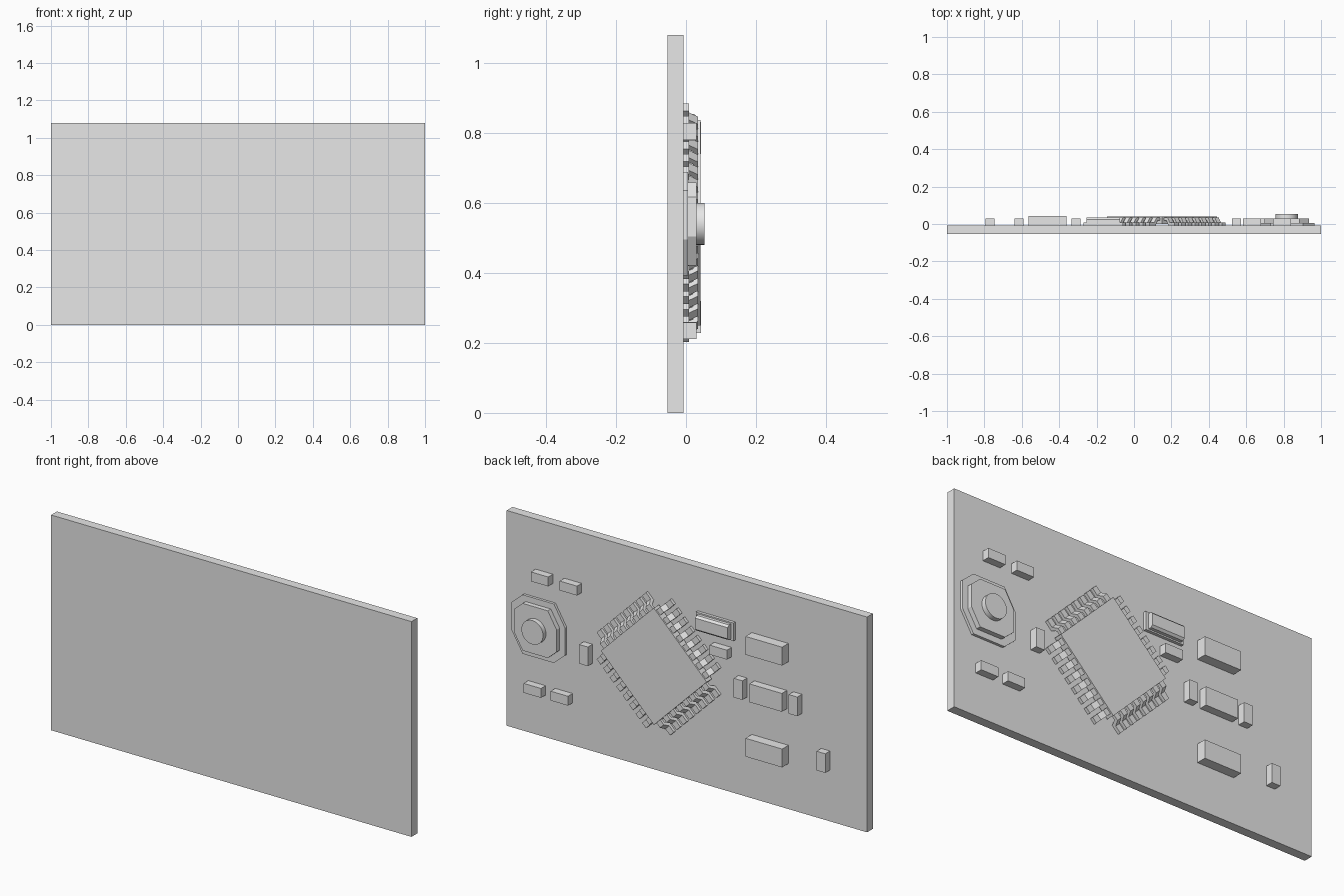
import bpy, bmesh, math
from mathutils import Matrix, Vector

cube = bpy.data.objects.get("Cube")
if cube:
    bpy.data.objects.remove(cube, do_unlink=True)

grey = bpy.data.materials.new("plain_grey")
grey.use_nodes = True
GREY = (0.8, 0.8, 0.8, 1)
grey.diffuse_color = GREY
grey.node_tree.nodes["Principled BSDF"].inputs["Base Color"].default_value = GREY

SURFACE = -0.007  # back face of the board, where parts are mounted


def finish(name, bm):
    bmesh.ops.recalc_face_normals(bm, faces=bm.faces)
    mesh = bpy.data.meshes.new(name)
    bm.to_mesh(mesh)
    bm.free()
    mesh.materials.append(grey)
    obj = bpy.data.objects.new(name, mesh)
    bpy.context.collection.objects.link(obj)
    return obj


def prism(bm, points, offset, matrix=None):
    """Extrude a closed outline of 3D points along an offset."""
    face = bm.faces.new([bm.verts.new(p) for p in points])
    ext = bmesh.ops.extrude_face_region(bm, geom=[face])["geom"]
    moved = [g for g in ext if isinstance(g, bmesh.types.BMVert)]
    bmesh.ops.translate(bm, verts=moved, vec=offset)
    if matrix:
        verts = list(face.verts) + moved if face.is_valid else moved
        bmesh.ops.transform(bm, matrix=matrix, verts=verts)


def box(name, x, z, width, height, y0, y1):
    bm = bmesh.new()
    place = Matrix.Translation((x, (y0 + y1) / 2, z)) @ Matrix.Diagonal((width, y1 - y0, height, 1))
    bmesh.ops.create_cube(bm, size=1, matrix=place)
    return finish(name, bm)


# Circuit board
box("board", 0, 0.54, 2, 1.08, -0.053, SURFACE)

# Large blocks
for i, (x, z, w, top) in enumerate([(-0.462, 0.785, 0.203, 0.043),
                                    (-0.465, 0.547, 0.18, 0.033),
                                    (-0.462, 0.274, 0.203, 0.043)]):
    box(f"large_block_{i + 1}", x, z, w, 0.092, SURFACE, top)

# Small upright and sideways components
for i, (x, z) in enumerate([(-0.31, 0.548), (-0.615, 0.548), (-0.77, 0.305), (0.548, 0.488)]):
    box(f"upright_component_{i + 1}", x, z, 0.048, 0.096, SURFACE, 0.03)
for i, (x, z) in enumerate([(0.792, 0.805), (0.632, 0.802), (0.832, 0.235),
                            (0.682, 0.236), (-0.2, 0.703)]):
    box(f"sideways_component_{i + 1}", x, z, 0.096, 0.047, SURFACE, 0.03)

# Long part with a low flange and a raised bar
box("long_part_flange", -0.165, 0.815, 0.21, 0.09, SURFACE, 0.008)
bm = bmesh.new()
bar = [(0.777, 0), (0.777, 0.024), (0.787, 0.034), (0.843, 0.034), (0.853, 0.024), (0.853, 0)]
prism(bm, [(-0.255, y, z) for z, y in bar], Vector((0.18, 0, 0)))
finish("long_part_bar", bm)

# Coil with uneven eight-sided tiers and a round cap
half = [(0.148, -0.045), (0.148, 0.095), (0.087, 0.148), (-0.087, 0.148)]
outline = half + [(-x, -z) for x, z in half]
CX, CZ = 0.816, 0.54
for name, scale, y0, y1 in [("coil_base", 1, SURFACE, 0.006), ("coil_body", 0.8, 0.006, 0.03)]:
    bm = bmesh.new()
    prism(bm, [(CX + x * scale, y0, CZ + z * scale) for x, z in outline], Vector((0, y1 - y0, 0)))
    finish(name, bm)
bm = bmesh.new()
bmesh.ops.create_cone(bm, cap_ends=True, segments=32, radius1=0.06, radius2=0.06, depth=0.025,
                      matrix=Matrix.Translation((CX, 0.041, CZ)) @ Matrix.Rotation(math.pi / 2, 4, 'X'))
cap = finish("coil_cap", bm)
bpy.context.view_layer.objects.active = cap
cap.select_set(True)
bpy.ops.object.shade_smooth_by_angle()
cap.select_set(False)

# Chip turned by an eighth, with eight bent legs on each side
centre = Matrix.Translation((0.15, 0, 0.543))
chip = box("chip_body", 0, 0, 0.415, 0.415, 0.0, 0.041)
chip.data.transform(centre @ Matrix.Rotation(math.pi / 4, 4, 'Y'))
leg = [(0.2, 0.034), (0.235, 0.034), (0.252, 0.008), (0.288, 0.008),
       (0.288, SURFACE), (0.241, SURFACE), (0.226, 0.02), (0.2, 0.02)]
bm = bmesh.new()
for side in range(4):
    turn = centre @ Matrix.Rotation(math.pi / 4 + side * math.pi / 2, 4, 'Y')
    for n in range(8):
        t = (n - 3.5) * 0.051 - 0.015
        prism(bm, [turn @ Vector((r, y, t)) for r, y in leg],
              turn.to_3x3() @ Vector((0, 0, 0.03)))
finish("chip_legs", bm)
